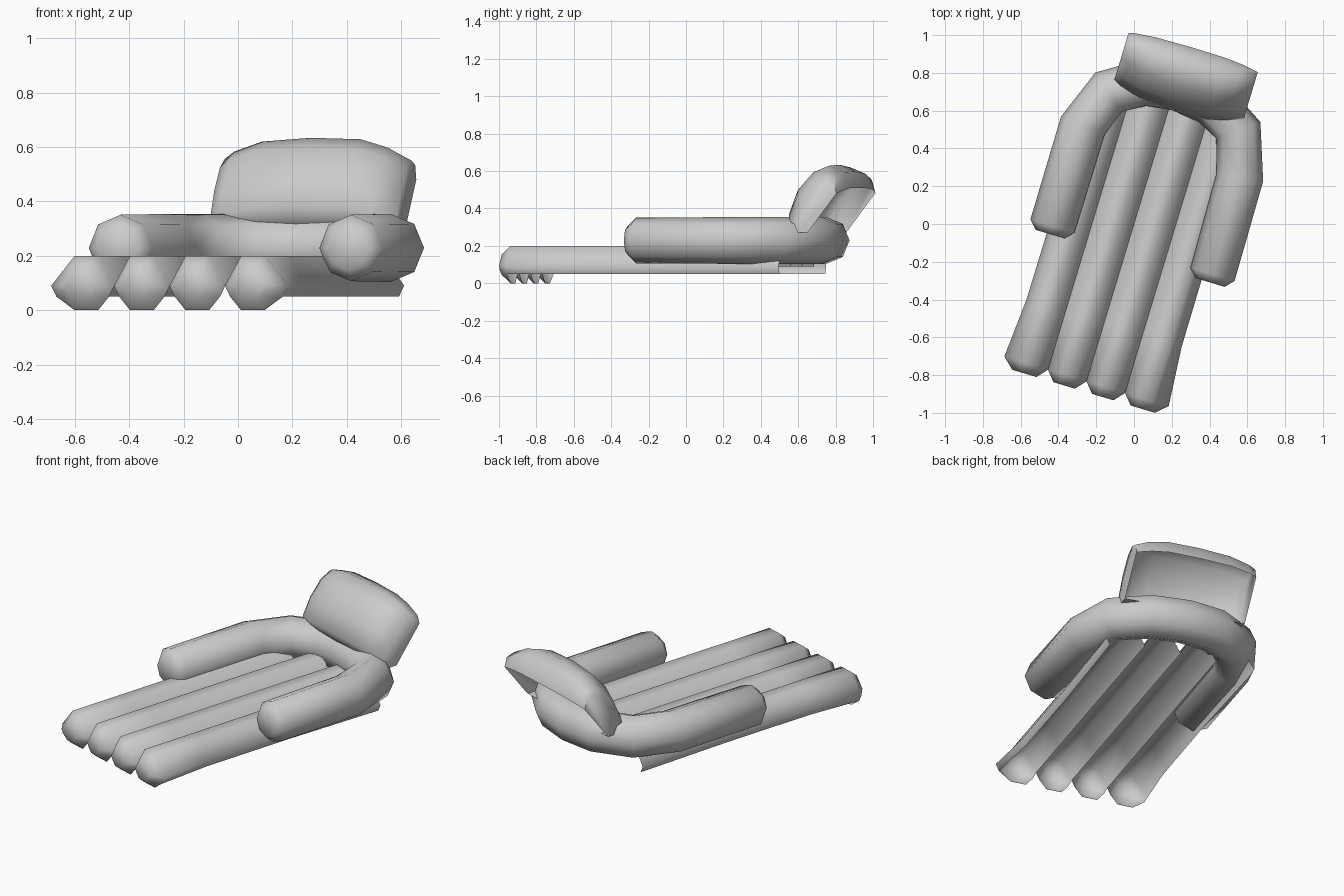
import bpy, bmesh, math
from mathutils import Vector

if "Cube" in bpy.data.objects:
    bpy.data.objects.remove(bpy.data.objects["Cube"])

YAW = math.radians(-16.8)   # the whole lounger is turned on the ground
C, S = math.cos(YAW), math.sin(YAW)


def world(u, v, z):
    """Local (across, along, up) to world."""
    return Vector((u * C - v * S, u * S + v * C, z))


def loft(bm, rings, closed=True, cap_start=False, cap_end=False):
    rows = [[bm.verts.new(world(*p)) for p in r] for r in rings]
    n = len(rows[0])
    for a, b in zip(rows, rows[1:]):
        for i in range(n if closed else n - 1):
            j = (i + 1) % n
            bm.faces.new((a[i], a[j], b[j], b[i]))
    if cap_start:
        bm.faces.new(rows[0][::-1])
    if cap_end:
        bm.faces.new(rows[-1])
    return rows


def finish(bm, name, angle=60):
    bmesh.ops.recalc_face_normals(bm, faces=bm.faces)
    mesh = bpy.data.meshes.new(name)
    bm.to_mesh(mesh)
    bm.free()
    ob = bpy.data.objects.new(name, mesh)
    bpy.context.collection.objects.link(ob)
    bpy.ops.object.select_all(action='DESELECT')
    ob.select_set(True)
    bpy.context.view_layer.objects.active = ob
    bpy.ops.object.shade_smooth_by_angle(angle=math.radians(angle))


# mattress tubes: open underneath, rounded closed front ends
def tube_section(cu, v, left, right, full):
    top = [(-left, .09), (-.045, .2), (.045, .2), (right, .09)]
    low = [(right - .02, .05), (.045, 0), (-.045, 0), (-left + .02, .05)]
    if full:
        pts = top + low
    else:
        pts = ([low[3]] if left != .107 else []) + top + ([low[0]] if right != .107 else [])
    return [(cu + a, v, z) for a, z in pts]


for k in range(4):
    cu = (k - 1.5) * .213
    bm = bmesh.new()

    def sides(w):
        return (w if k == 0 else .107, w if k == 3 else .107)

    loft(bm, [tube_section(cu, v, *sides(w), False)
              for v, w in ((-.87, .135), (-.55, .11), (0, .108), (.65, .122))], closed=False)
    front = tube_section(cu, -.87, *sides(.135), True)
    tip = [(cu + (u - cu) * .55, -.925, .1 + (z - .1) * .55) for u, v, z in front]
    loft(bm, [front, tip], cap_end=True)
    bmesh.ops.remove_doubles(bm, verts=bm.verts, dist=.0005)
    finish(bm, f"mattress_tube_{k + 1}", 75)

# armrest: octagonal tube swept along a U
path = [(-.41, -.18, .08), (-.41, -.135, .122), (-.41, .42, .125), (-.33, .63, .125),
        (-.16, .735, .125), (.02, .76, .125), (.21, .735, .125), (.385, .635, .125),
        (.465, .4, .125), (.475, -.135, .122), (.475, -.18, .08)]
rings = []
for i, (u, v, r) in enumerate(path):
    a, b = path[max(i - 1, 0)], path[min(i + 1, len(path) - 1)]
    d = Vector((b[0] - a[0], b[1] - a[1])).normalized()
    if v < 0:
        d = Vector((0, 1 if i < 5 else -1))
    rings.append([(u + d.y * r * math.cos(t), v - d.x * r * math.cos(t), .229 + r * math.sin(t))
                  for t in (j * math.pi / 4 for j in range(8))])
bm = bmesh.new()
loft(bm, rings, cap_start=True, cap_end=True)
finish(bm, "armrest", 75)

# pillow: domed shell, open on the lower back; section is (along rim, height off rim)
section = [(-.15, 0), (-.199, .111), (-.163, .195), (-.041, .233),
           (.093, .223), (.175, .173), (.2, .081), (.153, 0)]
stations = [(-.32, .58), (-.28, .72), (-.17, .92), (.02, 1), (.21, .97), (.31, .8), (.395, .55)]
rings = []
for u, s in stations:
    ring = []
    for t, h in section:
        t *= math.sqrt(s) if t > 0 else 1
        ring.append((u, .89 + .61 * t - .79 * h * s, .39 + .79 * t + .61 * h * s))
    rings.append(ring)
bm = bmesh.new()
loft(bm, rings, closed=False, cap_start=True, cap_end=True)
finish(bm, "pillow", 75)
